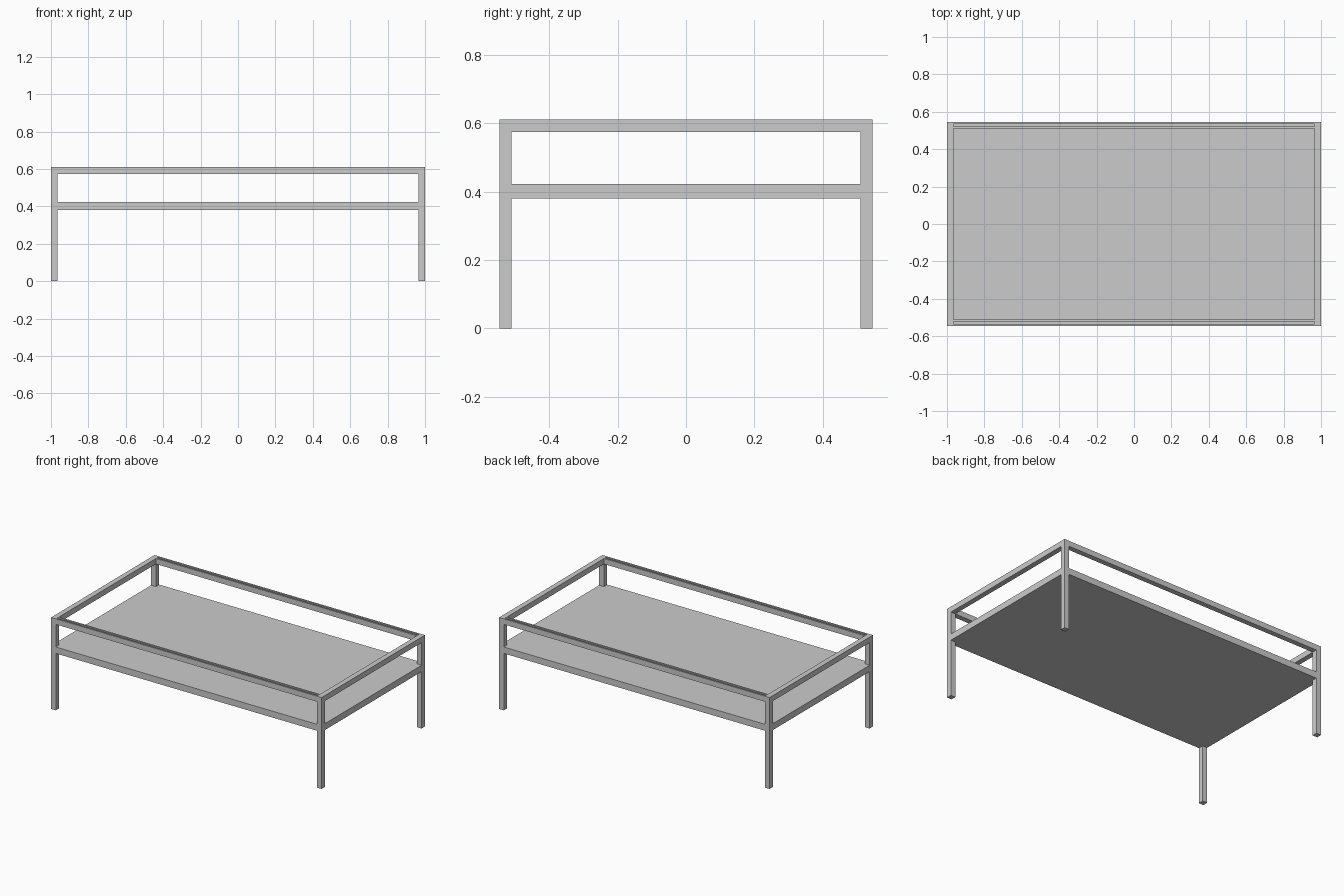
import bpy

if "Cube" in bpy.data.objects:
    bpy.data.objects.remove(bpy.data.objects["Cube"])

HX, HY, H = 1.0, 0.546, 0.611   # half length, half depth, height
T, R = 0.035, 0.037             # post width, rail height


def box(name, x0, x1, y0, y1, z0, z1):
    bpy.ops.mesh.primitive_cube_add(size=1, location=((x0 + x1) / 2, (y0 + y1) / 2, (z0 + z1) / 2))
    ob = bpy.context.object
    ob.name = ob.data.name = name
    ob.scale = (x1 - x0, y1 - y0, z1 - z0)
    bpy.ops.object.transform_apply(location=True, scale=True)
    return ob


def grooved_rail(name, side):
    # U-shaped section (distance from outer face, z) run along x
    g0, g1, floor = 0.011, 0.024, H - 0.012
    prof = [(0, H - R), (0, H), (g0, H), (g0, floor), (g1, floor), (g1, H), (T, H), (T, H - R)]
    n = len(prof)
    verts = [(x, side * (HY - d), z) for x in (T - HX, HX - T) for d, z in prof]
    faces = [(i, (i + 1) % n, n + (i + 1) % n, n + i) for i in range(n)]
    faces += [tuple(range(n))[::-1], tuple(range(n, 2 * n))]
    if side < 0:
        faces = [f[::-1] for f in faces]
    me = bpy.data.meshes.new(name)
    me.from_pydata(verts, [], faces)
    ob = bpy.data.objects.new(name, me)
    bpy.context.collection.objects.link(ob)
    return ob


# Shelf slab, flush with the posts
box("shelf", -HX, HX, -HY, HY, 0.38, 0.423)

for sx, xn in ((-1, "left"), (1, "right")):
    x0, x1 = sorted((sx * HX, sx * (HX - T)))
    # Short end rail across the full depth
    box(f"{xn}_end_rail", x0, x1, -HY, HY, H - R, H)
    for sy, yn in ((-1, "front"), (1, "back")):
        y0, y1 = sorted((sy * HY, sy * (HY - T)))
        # Corner posts: leg below the shelf, upright above it
        box(f"{yn}_{xn}_leg", x0, x1, y0, y1, 0, 0.38)
        box(f"{yn}_{xn}_upright", x0, x1, y0, y1, 0.423, H - R)

# Long rails with a shallow groove along the top
grooved_rail("front_rail", -1)
grooved_rail("back_rail", 1)
